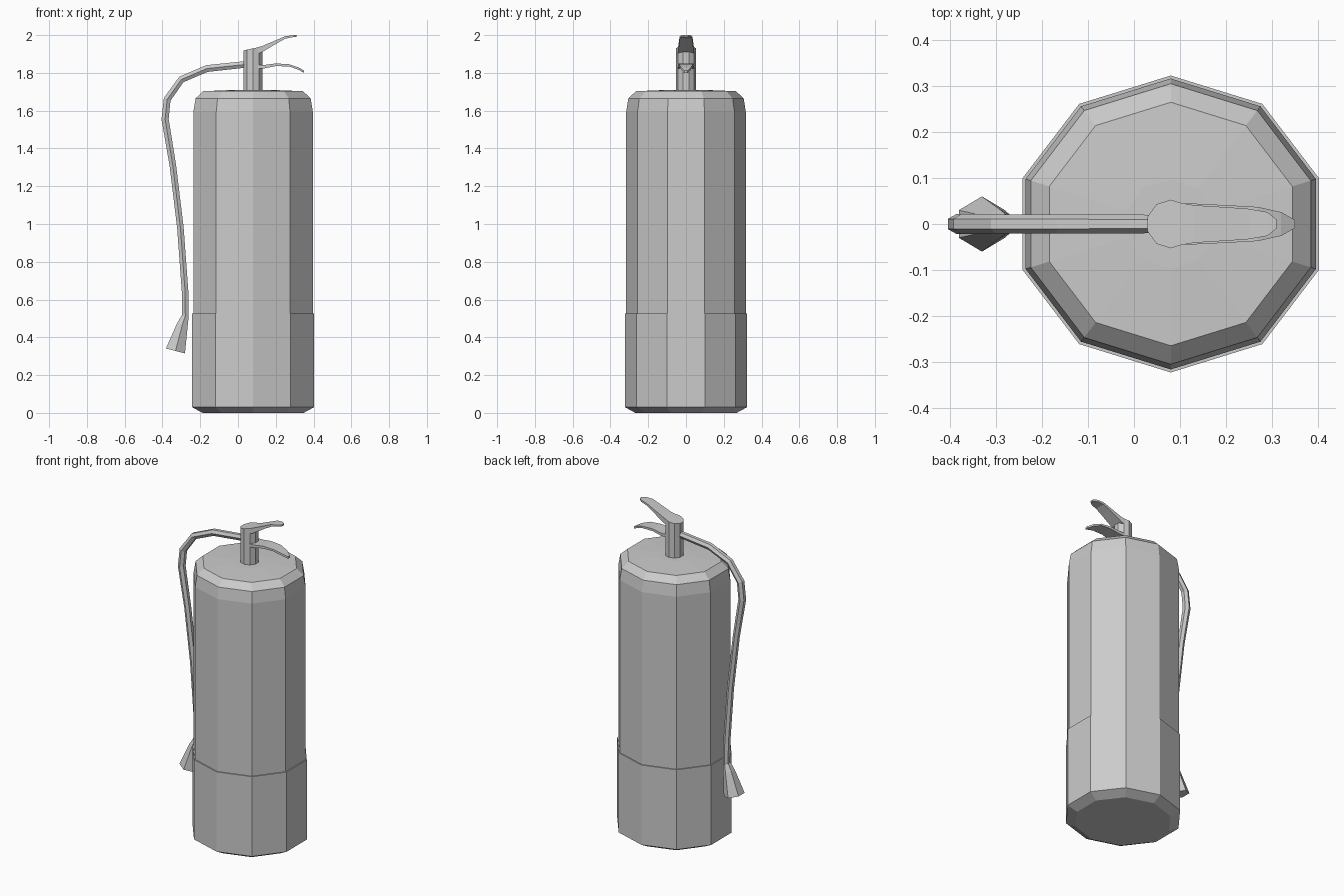
import bpy
import math
from mathutils import Vector

if "Cube" in bpy.data.objects:
    bpy.data.objects.remove(bpy.data.objects["Cube"])

CX = 0.08  # axis of the tank and valve


def loft(name, rings):
    """Skin a list of equal-length rings and cap both ends."""
    n = len(rings[0])
    verts = [v for ring in rings for v in ring]
    faces = [tuple(reversed(range(n))),
             tuple(range(len(verts) - n, len(verts)))]
    for k in range(len(rings) - 1):
        for i in range(n):
            j = (i + 1) % n
            faces.append((k * n + i, k * n + j, k * n + n + j, k * n + n + i))
    mesh = bpy.data.meshes.new(name)
    mesh.from_pydata(verts, [], faces)
    obj = bpy.data.objects.new(name, mesh)
    bpy.context.collection.objects.link(obj)
    # consistent outward normals
    bpy.context.view_layer.objects.active = obj
    obj.select_set(True)
    bpy.ops.object.mode_set(mode='EDIT')
    bpy.ops.mesh.select_all(action='SELECT')
    bpy.ops.mesh.normals_make_consistent(inside=False)
    bpy.ops.object.mode_set(mode='OBJECT')
    obj.select_set(False)
    return obj


def decagon(rx, ry, z, slope=0.0):
    angles = [math.radians(18 + 36 * i) for i in range(10)]
    return [(CX + rx * math.cos(a), ry * math.sin(a),
             z + slope * rx * math.cos(a)) for a in angles]


def tube(name, path, sides=6):
    """Sweep a polygon along (x, z, radius) stations in the y = 0 plane."""
    pts = [Vector((x, 0, z)) for x, z, r in path]
    rings = []
    for k, p in enumerate(pts):
        t = (pts[min(k + 1, len(pts) - 1)] - pts[max(k - 1, 0)]).normalized()
        side = Vector((0, 1, 0))
        up = t.cross(side)
        r = path[k][2]
        rings.append([p + r * (math.cos(a) * side + math.sin(a) * up)
                      for a in (2 * math.pi * i / sides for i in range(sides))])
    return loft(name, rings)


def lever(name, stations):
    """Flat strip along x from (x, top z, half width, thickness) stations."""
    return loft(name, [[(x, -w, z), (x, w, z), (x, w, z - t), (x, -w, z - t)]
                       for x, z, w, t in stations])


# Tank with thicker base band, rounded shoulder and shallow dome
profile = [(0.83, 0.0), (1.0, 0.03), (1.0, 0.525), (0.98, 0.525),
           (0.98, 1.595), (0.945, 1.665), (0.82, 1.703), (0.3, 1.71)]
loft("tank", [decagon(0.339 * f, 0.323 * f, z) for f, z in profile])

# Valve body with a slanted top
loft("valve", [decagon(0.053, 0.053, 1.70), decagon(0.053, 0.053, 1.93, 0.22)])

# Squeeze lever and carry handle
lever("upper_lever", [(0.10, 1.934, 0.046, 0.034), (0.13, 1.943, 0.041, 0.032),
                      (0.21, 1.977, 0.036, 0.018), (0.25, 1.994, 0.033, 0.013),
                      (0.29, 1.999, 0.026, 0.010), (0.31, 2.0, 0.010, 0.009)])
lever("carry_handle", [(0.10, 1.842, 0.045, 0.018), (0.14, 1.842, 0.044, 0.018),
                       (0.20, 1.850, 0.041, 0.014), (0.27, 1.846, 0.037, 0.012),
                       (0.32, 1.829, 0.026, 0.012), (0.35, 1.812, 0.009, 0.012)])

# Hose
tube("hose", [(0.05, 1.846, 0.02), (-0.165, 1.823, 0.021), (-0.30, 1.765, 0.021),
              (-0.375, 1.66, 0.022), (-0.386, 1.555, 0.022), (-0.345, 1.31, 0.02),
              (-0.305, 0.98, 0.02), (-0.28, 0.64, 0.02), (-0.279, 0.49, 0.02)])

# Flared nozzle
tube("nozzle", [(-0.28, 0.51, 0.022), (-0.295, 0.465, 0.034), (-0.331, 0.328, 0.06)])
